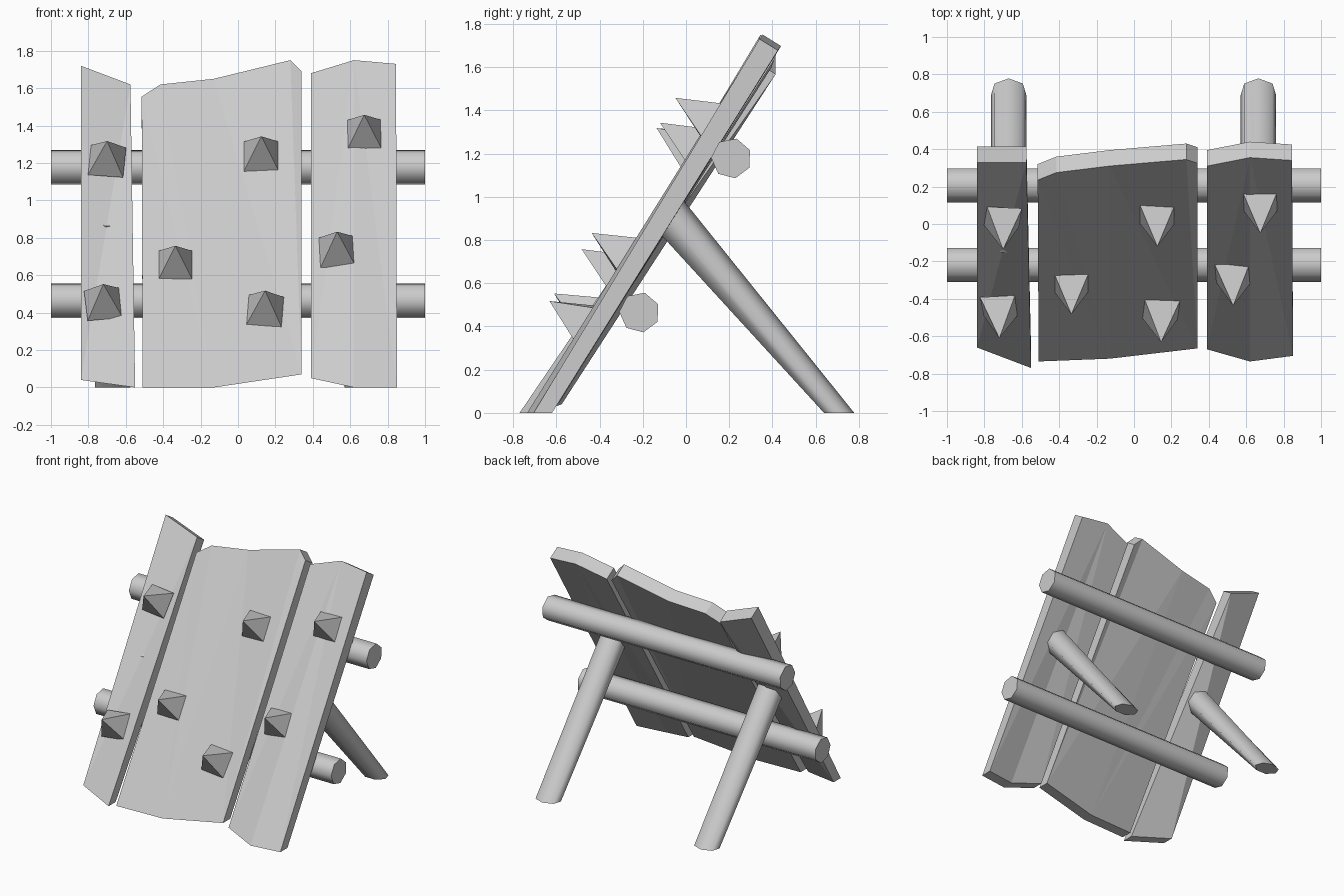
import bpy, bmesh, math
from mathutils import Vector, Matrix

cube = bpy.data.objects.get("Cube")
if cube:
    bpy.data.objects.remove(cube, do_unlink=True)

grey = bpy.data.materials.new("plain_grey")
grey.use_nodes = True
grey.diffuse_color = (0.6, 0.6, 0.6, 1)
grey.node_tree.nodes["Principled BSDF"].inputs["Base Color"].default_value = (0.6, 0.6, 0.6, 1)

SLOPE = 0.62                     # lean of the shield: y gained per unit of z
TILT = math.atan(SLOPE)
OUT = Vector((0, -math.cos(TILT), math.sin(TILT)))   # front normal
THICK = 0.1


def finish(name, bm):
    bmesh.ops.recalc_face_normals(bm, faces=bm.faces)
    mesh = bpy.data.meshes.new(name)
    bm.to_mesh(mesh)
    bm.free()
    mesh.materials.append(grey)
    obj = bpy.data.objects.new(name, mesh)
    bpy.context.collection.objects.link(obj)
    return obj


def plank(name, bottom, top):
    """Slab from its front edge points; the feet are cut level with the ground."""
    bm = bmesh.new()
    outline = [Vector(p) for p in bottom] + [Vector(p) for p in reversed(top)]
    front = [bm.verts.new(p) for p in outline]
    back = []
    for i, p in enumerate(outline):
        q = p - OUT * THICK
        if i < len(bottom):
            q.z = p.z
        back.append(bm.verts.new(q))
    caps = [bm.faces.new(front), bm.faces.new(back[::-1])]
    n = len(outline)
    for i in range(n):
        j = (i + 1) % n
        bm.faces.new((front[j], front[i], back[i], back[j]))
    bmesh.ops.triangulate(bm, faces=caps)
    finish(name, bm)


def pole(name, start, end, radius, turn=0.0, grounded=False):
    """Seven-sided smooth pole with crisp ends."""
    start, end = Vector(start), Vector(end)
    axis = (end - start).normalized()
    side = Vector((0, 1, 0)) if abs(axis.x) > 0.9 else Vector((1, 0, 0))
    up = axis.cross(side)
    bm = bmesh.new()
    rings = []
    for centre in (start, end):
        ring = []
        for k in range(7):
            a = turn + math.tau * k / 7
            p = centre + radius * (math.cos(a) * side + math.sin(a) * up)
            if grounded and centre is end:
                p.z = 0
            ring.append(bm.verts.new(p))
        rings.append(ring)
    caps = [bm.faces.new(r) for r in rings]
    for k in range(7):
        j = (k + 1) % 7
        bm.faces.new((rings[0][k], rings[0][j], rings[1][j], rings[1][k])).smooth = True
    for cap in caps:
        for edge in cap.edges:
            edge.smooth = False
    finish(name, bm)


def spike(name, x, z, turn):
    """Square pyramid standing out from the front of the planks."""
    bm = bmesh.new()
    half, sink, height = 0.094, 0.02, 0.185
    corners = [bm.verts.new((sx * half, sy * half, -sink))
               for sx, sy in ((-1, -1), (1, -1), (1, 1), (-1, 1))]
    tip = bm.verts.new((0, 0, height))
    bm.faces.new(corners[::-1])
    for i in range(4):
        bm.faces.new((corners[i], corners[(i + 1) % 4], tip))
    place = (Matrix.Translation((x, -0.735 + SLOPE * z, z))
             @ Matrix.Rotation(math.pi / 2 - TILT, 4, 'X')
             @ Matrix.Rotation(math.radians(turn), 4, 'Z'))
    bm.transform(place)
    finish(name, bm)


# Leaning planks
plank("right_plank",
      [(-0.84, -0.66, 0.04), (-0.55, -0.77, 0)],
      [(-0.84, 0.33, 1.72), (-0.575, 0.33, 1.62)])
plank("middle_plank",
      [(-0.51, -0.735, 0), (-0.13, -0.72, 0), (0.34, -0.665, 0.07)],
      [(-0.515, 0.235, 1.555), (-0.415, 0.275, 1.62), (-0.13, 0.31, 1.65),
       (0.28, 0.345, 1.75), (0.34, 0.325, 1.69)])
plank("left_plank",
      [(0.39, -0.67, 0.05), (0.62, -0.735, 0), (0.85, -0.705, 0)],
      [(0.39, 0.31, 1.68), (0.62, 0.355, 1.75), (0.845, 0.34, 1.73)])

# Cross beams behind the planks
for name, y, z in (("upper_beam", 0.21, 1.178), ("lower_beam", -0.215, 0.465)):
    pole(name, (-1, y, z), (1, y, z), 0.094, math.radians(-79))

# Rear support legs, cut level with the ground
for name, x in (("right_leg", -0.67), ("left_leg", 0.665)):
    pole(name, (x, -0.085, 0.92), (x, 0.705, 0), 0.097, math.pi / 14, True)

# Spikes
for i, (x, z, turn) in enumerate([(-0.70, 1.22, -5), (0.125, 1.245, 0), (0.675, 1.36, 1),
                                  (-0.335, 0.66, 0), (0.53, 0.735, 3),
                                  (-0.72, 0.455, 6), (0.145, 0.42, -4)]):
    spike(f"spike_{i + 1}", x, z, turn)
